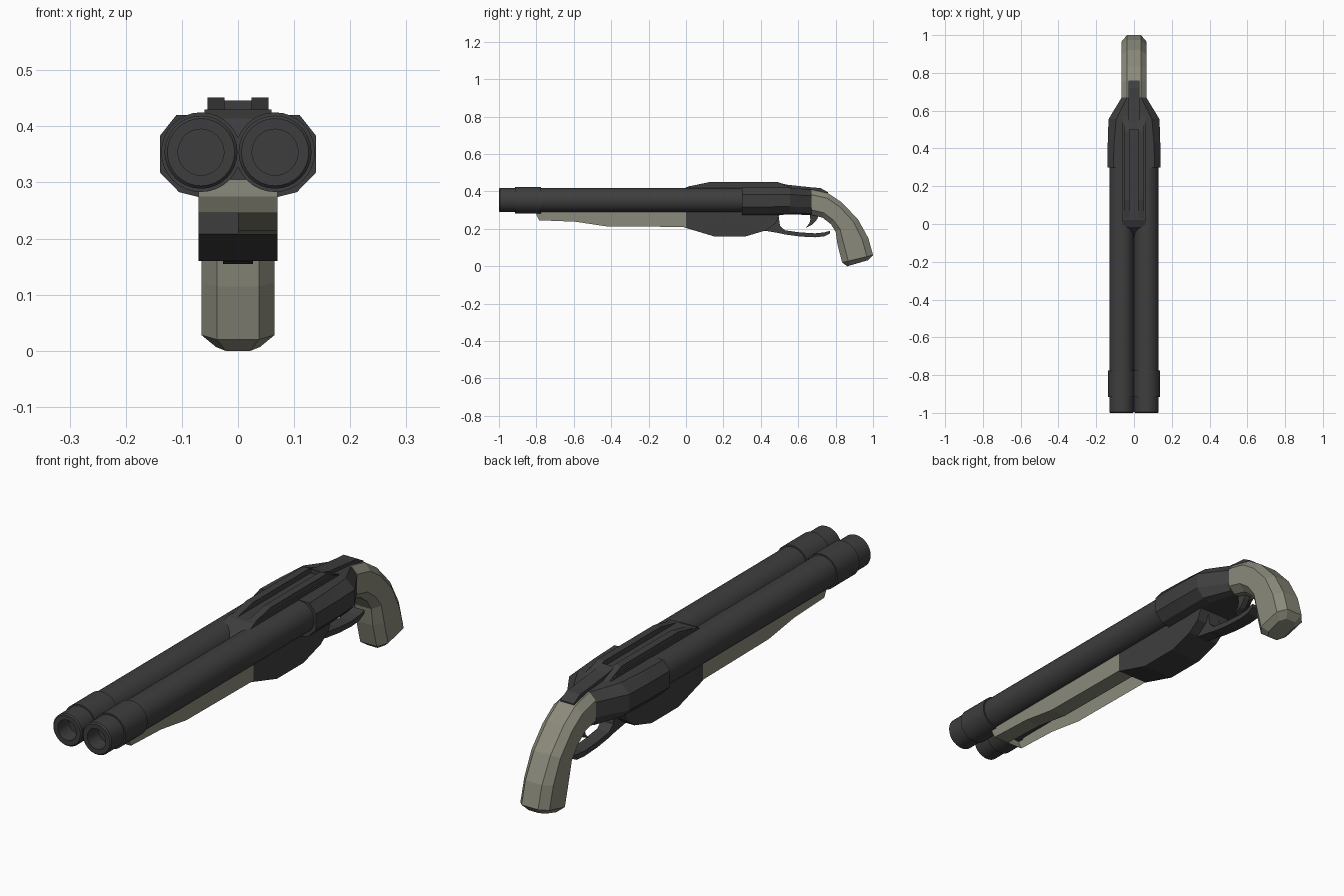
import bpy, bmesh, math

if "Cube" in bpy.data.objects:
    bpy.data.objects.remove(bpy.data.objects["Cube"])


def material(name, rgb):
    m = bpy.data.materials.new(name)
    m.diffuse_color = (*rgb, 1)
    m.use_nodes = True
    m.node_tree.nodes["Principled BSDF"].inputs["Base Color"].default_value = m.diffuse_color
    return m


STEEL = material("dark steel", (0.048, 0.048, 0.049))
WOOD = material("grey olive wood", (0.26, 0.255, 0.2))


def finish(name, bm, mat, smooth=False):
    bmesh.ops.recalc_face_normals(bm, faces=bm.faces)
    me = bpy.data.meshes.new(name)
    bm.to_mesh(me)
    bm.free()
    me.materials.append(mat)
    ob = bpy.data.objects.new(name, me)
    bpy.context.collection.objects.link(ob)
    if smooth:
        bpy.context.view_layer.objects.active = ob
        ob.select_set(True)
        bpy.ops.object.shade_smooth_by_angle(angle=math.radians(35))
        ob.select_set(False)
    return ob


def loft(rings, cap=True):
    """Skin a list of closed rings that all have the same number of points."""
    bm = bmesh.new()
    rows = [[bm.verts.new(p) for p in r] for r in rings]
    n = len(rows[0])
    for a, b in zip(rows, rows[1:]):
        for i in range(n):
            j = (i + 1) % n
            bm.faces.new((a[i], a[j], b[j], b[i]))
    if cap:
        bm.faces.new(rows[0])
        bm.faces.new(rows[-1])
    return bm


def prism(profile, *xs):
    """Extrude a (y, z) profile through the given x stations."""
    return loft([[(x, y, z) for y, z in profile] for x in xs])


def strip(path):
    """Closed profile from (y, top z, bottom z) stations."""
    return [(y, t) for y, t, b in path] + [(y, b) for y, t, b in reversed(path)]


# Barrels: turned profile with muzzle ring and bore
R, BX, BZ = 0.065, 0.066, 0.354
turned = [(0.0, -0.93), (0.041, -0.93), (0.041, -1), (0.060, -1), (R, -0.995), (R, -0.915),
          (0.071, -0.915), (0.071, -0.775), (R, -0.775), (R, 0.4)]
for side, label in ((-1, "left"), (1, "right")):
    rings = [[(side * BX + max(r, 0.001) * math.cos(t * math.tau / 32), y,
               BZ + max(r, 0.001) * math.sin(t * math.tau / 32)) for t in range(32)]
             for r, y in turned]
    finish(label + "_barrel", loft(rings), STEEL, True)

# Forend: hollow, open above and under its left half
bm = prism([(-0.8, 0.305), (-0.8, 0.275), (-0.785, 0.246), (-0.59, 0.238),
            (-0.43, 0.214), (0, 0.21), (0, 0.305)], -0.07, 0, 0.07)
bmesh.ops.recalc_face_normals(bm, faces=bm.faces)
gone = [f for f in bm.faces if f.normal.z > 0.9 or
        (f.normal.z < -0.9 and f.calc_center_median().x < 0)]
bmesh.ops.delete(bm, geom=gone, context='FACES')
finish("forend", bm, WOOD)

# Receiver underside
finish("receiver", prism([(-0.01, 0.33), (-0.01, 0.208), (0.15, 0.16), (0.32, 0.16),
                          (0.43, 0.193), (0.48, 0.23), (0.50, 0.275), (0.50, 0.33)],
                         -0.07, 0.07), STEEL)

# Breech shell: faceted cover tapering into the grip
shell = []
for y, w, c, top, bot, flat in ((0.30, 0.139, 0.11, 0.42, 0.274, 0.07),
                                (0.43, 0.139, 0.105, 0.42, 0.274, 0.07),
                                (0.555, 0.135, 0.095, 0.42, 0.276, 0.068),
                                (0.67, 0.065, 0.037, 0.41, 0.275, 0.037)):
    h = top - bot
    half = [(c, top), (w, top - 0.25 * h), (w, bot + 0.3 * h),
            ((w + 2 * flat) / 3 + 0.012, bot + 0.06 * h), (flat, bot)]
    shell.append([(x, y, z) for x, z in half] + [(-x, y, z) for x, z in reversed(half)])
finish("breech_shell", loft(shell), STEEL)

# Grip: octagonal sections swept from back edge to front edge
grip = []
sections = [((0.67, 0.41), (0.67, 0.275), 1), ((0.76, 0.39), (0.73, 0.26), 1),
            ((0.835, 0.34), (0.775, 0.225), 1), ((0.92, 0.25), (0.80, 0.185), 1),
            ((0.975, 0.15), (0.81, 0.115), 1), ((1.0, 0.06), (0.835, 0.02), 1),
            ((0.975, 0.033), (0.862, 0.0), 0.6)]
for (y0, z0), (y1, z1), s in sections:
    half = [(0.037 * s, 0), (0.065 * s, 0.2), (0.065 * s, 0.8), (0.037 * s, 1)]
    pts = half + [(-x, t) for x, t in reversed(half)]
    grip.append([(x, y0 + (y1 - y0) * t, z0 + (z1 - z0) * t) for x, t in pts])
finish("grip", loft(grip), WOOD)

# Top rib: base plate between the barrels, with two raised rails
finish("rib_base", prism([(-0.07, 0.352), (-0.015, 0.414), (0.02, 0.43), (0.53, 0.43),
                          (0.60, 0.41), (0.60, 0.352)], -0.06, 0.06), STEEL)
for side, label in ((-1, "left"), (1, "right")):
    bm = prism([(0.02, 0.428), (0.13, 0.451), (0.49, 0.451), (0.53, 0.435), (0.58, 0.415)],
               side * 0.024, side * 0.054)
    finish(label + "_rail", bm, STEEL)

# Opening lever and tang running onto the grip
finish("top_lever", prism(strip([(0.50, 0.446, 0.40), (0.54, 0.436, 0.40), (0.67, 0.422, 0.39),
                                 (0.72, 0.418, 0.385), (0.76, 0.395, 0.375)]),
                          -0.03, 0.03), STEEL)

# Trigger guard and trigger
finish("trigger_guard", prism(strip([(0.42, 0.27, 0.19), (0.495, 0.27, 0.178),
                                     (0.503, 0.215, 0.176), (0.53, 0.192, 0.170),
                                     (0.61, 0.181, 0.159), (0.69, 0.176, 0.155),
                                     (0.74, 0.181, 0.16), (0.77, 0.190, 0.176)]),
                              -0.027, 0.027), STEEL)
finish("trigger", prism([(0.66, 0.285), (0.665, 0.25), (0.66, 0.23), (0.64, 0.206),
                         (0.675, 0.222), (0.70, 0.25), (0.715, 0.285)], -0.012, 0.012), STEEL)
